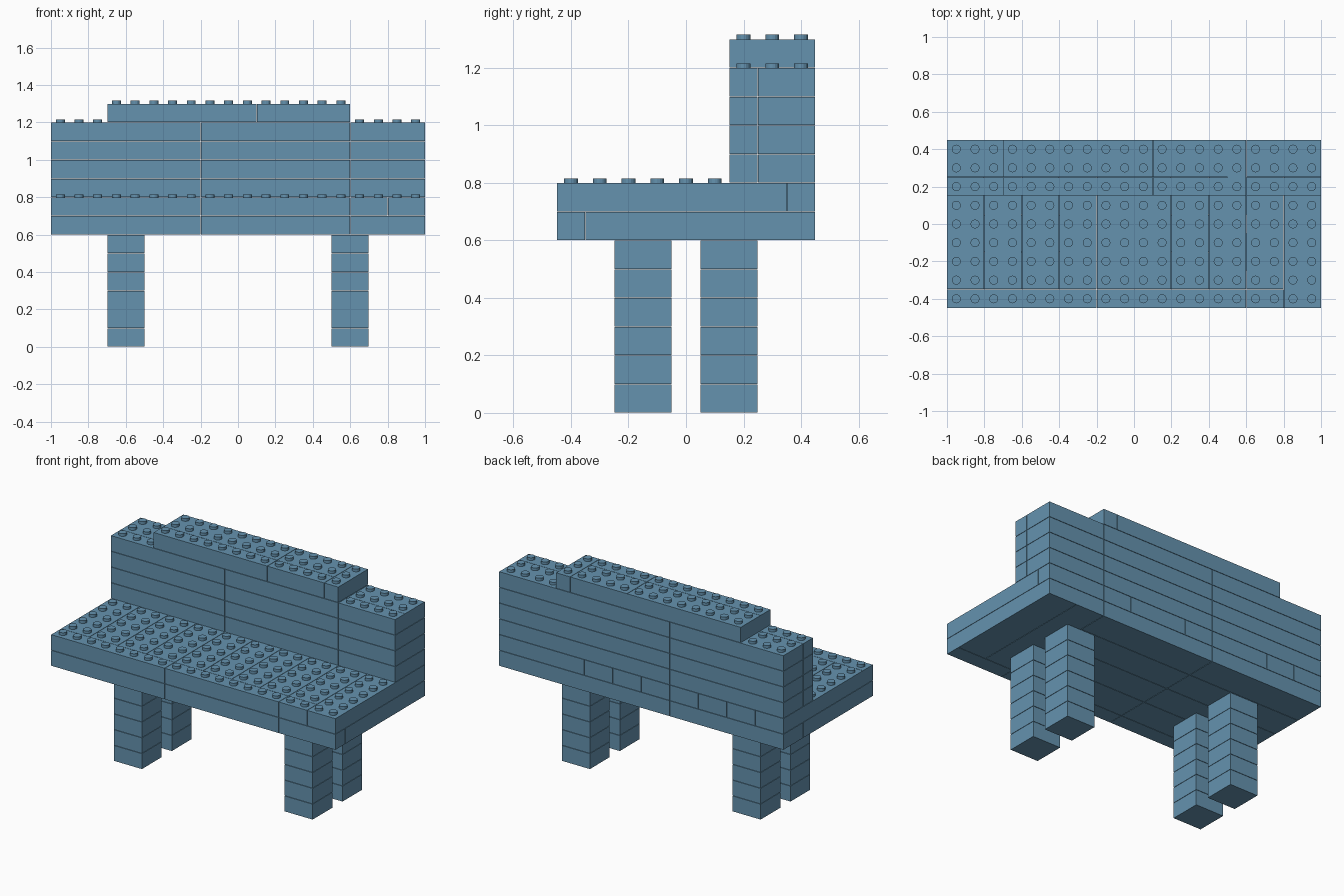
import bpy
import bmesh
from mathutils import Matrix, Vector

cube = bpy.data.objects.get("Cube")
if cube:
    bpy.data.objects.remove(cube, do_unlink=True)

GAP = 0.0012     # clearance on each side of a brick
H = 0.1          # brick height and stud pitch

blue = bpy.data.materials.new("muted blue")
blue.use_nodes = True
colour = (0.13, 0.29, 0.43, 1)
blue.diffuse_color = colour
blue.node_tree.nodes["Principled BSDF"].inputs["Base Color"].default_value = colour


def brick(bm, x0, x1, y0, y1, z):
    """One flat-sided brick with a hairline gap around it."""
    lo, hi = Vector((x0, y0, z)), Vector((x1, y1, z + H))
    size = hi - lo - Vector((2 * GAP,) * 3)
    bmesh.ops.create_cube(bm, size=1, matrix=Matrix.Translation((lo + hi) / 2)
                          @ Matrix.Diagonal((*size, 1)))


def studs(bm, x0, x1, y0, y1, z):
    """Grid of studs filling a rectangle on top of a layer."""
    for i in range(round((x1 - x0) / H)):
        for j in range(round((y1 - y0) / H)):
            place = Matrix.Translation((x0 + (i + 0.5) * H, y0 + (j + 0.5) * H, z + 0.0065))
            bmesh.ops.create_cone(bm, cap_ends=True, segments=16, radius1=0.024,
                                  radius2=0.024, depth=0.019, matrix=place)


def row(bm, cuts, y0, y1, z):
    """Row of bricks along x, split at the given cuts."""
    for a, b in zip(cuts, cuts[1:]):
        brick(bm, a, b, y0, y1, z)


def finish(name, bm):
    mesh = bpy.data.meshes.new(name)
    bm.to_mesh(mesh)
    bm.free()
    mesh.materials.append(blue)
    bpy.context.collection.objects.link(bpy.data.objects.new(name, mesh))


LONG = [-1, -0.2, 0.6, 1]

# Four legs, each a stack of six square bricks
for end, x in (("right", -0.6), ("left", 0.6)):
    for side, y in (("front", -0.15), ("back", 0.15)):
        bm = bmesh.new()
        for k in range(6):
            brick(bm, x - H, x + H, y - H, y + H, k * H)
        finish(f"{side}_{end}_leg", bm)

# Lower seat layer: lengthwise strips with two crosswise bricks at one end
bm = bmesh.new()
row(bm, LONG, -0.45, -0.35, 0.6)
for k in range(4):
    y = -0.35 + 0.2 * k
    row(bm, LONG[:3], y, y + 0.2, 0.6)
row(bm, [0.6, 0.8, 1], -0.35, 0.45, 0.6)
finish("seat_lower_layer", bm)

# Upper seat layer: crosswise bricks behind a narrow front row
bm = bmesh.new()
row(bm, [-1, -0.2, 0.6, 0.8], -0.45, -0.35, 0.7)
row(bm, [-1 + 0.2 * k for k in range(10)], -0.35, 0.45, 0.7)
brick(bm, 0.8, 1, -0.45, 0.35, 0.7)
brick(bm, 0.8, 1, 0.35, 0.45, 0.7)
studs(bm, -1, 1, -0.45, 0.15, 0.8)
finish("seat_upper_layer", bm)

# Backrest: four layers, narrow bricks in front of wide ones
bm = bmesh.new()
for k in range(4):
    row(bm, LONG, 0.15, 0.25, 0.8 + k * H)
    row(bm, LONG, 0.25, 0.45, 0.8 + k * H)
studs(bm, -1, -0.7, 0.15, 0.45, 1.2)
studs(bm, 0.6, 1, 0.15, 0.45, 1.2)
finish("backrest", bm)

# Short top rail with an end brick
bm = bmesh.new()
row(bm, [-0.7, 0.1, 0.5], 0.15, 0.25, 1.2)
row(bm, [-0.7, 0.1, 0.5], 0.25, 0.45, 1.2)
brick(bm, 0.5, 0.6, 0.15, 0.45, 1.2)
studs(bm, -0.7, 0.6, 0.15, 0.45, 1.3)
finish("backrest_top_rail", bm)
